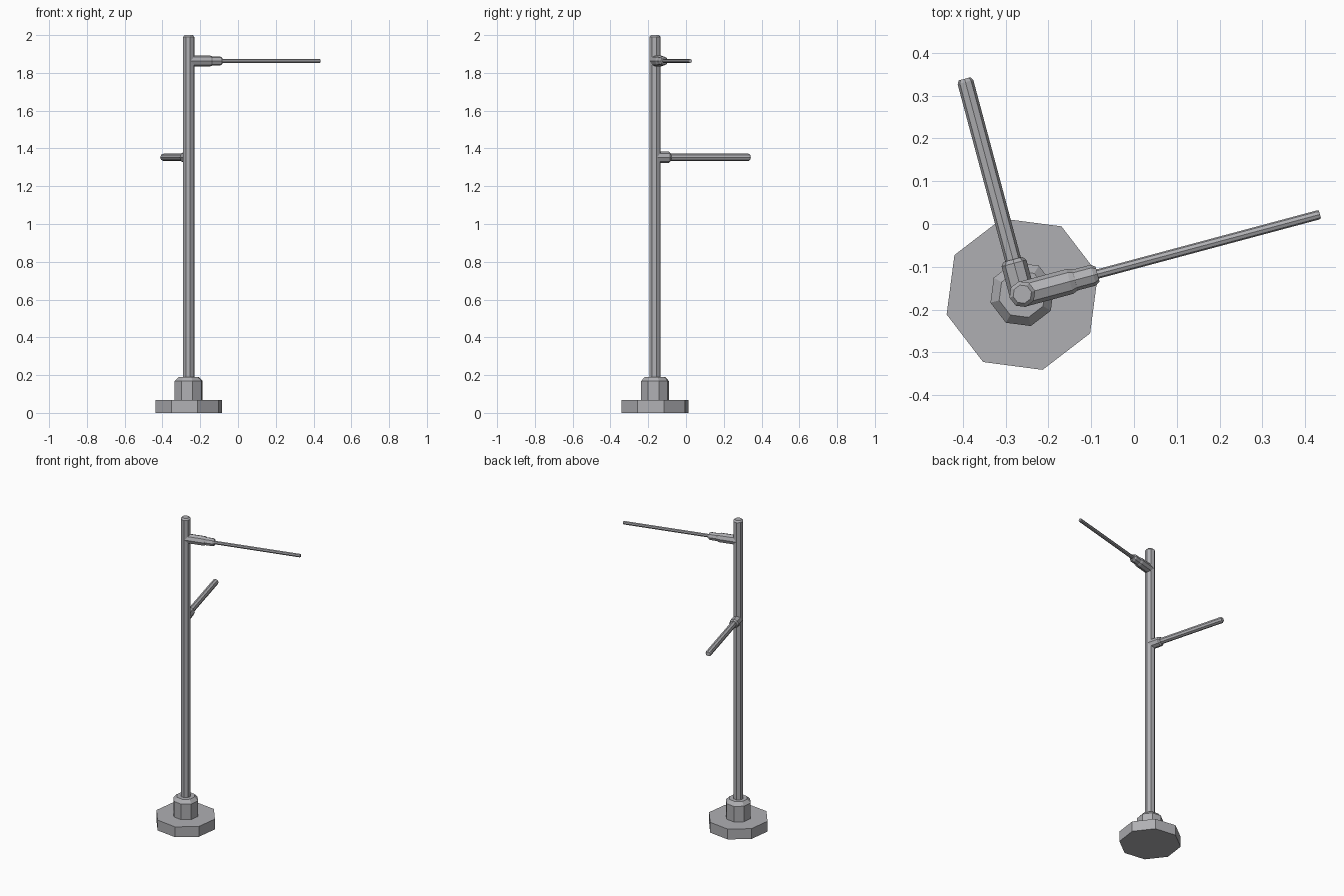
import bpy
import bmesh
from math import radians, sin, cos, pi
from mathutils import Matrix

if "Cube" in bpy.data.objects:
    bpy.data.objects.remove(bpy.data.objects["Cube"])

CX, CY = -0.261, -0.164
TURN = radians(15)

metal = bpy.data.materials.new("dark_metal")
metal.diffuse_color = (0.43, 0.43, 0.45, 1)
metal.use_nodes = True
metal.node_tree.nodes["Principled BSDF"].inputs["Base Color"].default_value = metal.diffuse_color


def lathe(name, profile, sides, matrix, twist=0.0):
    """Closed low-poly solid: rings of (radius, height) along local z."""
    bm = bmesh.new()
    rings = []
    for r, h in profile:
        rings.append([bm.verts.new((r * cos(twist + 2 * pi * i / sides),
                                    r * sin(twist + 2 * pi * i / sides), h))
                      for i in range(sides)])
    for a, b in zip(rings, rings[1:]):
        for i in range(sides):
            j = (i + 1) % sides
            bm.faces.new((a[i], a[j], b[j], b[i]))
    bm.faces.new(rings[0][::-1])
    bm.faces.new(rings[-1])
    bm.transform(matrix)
    me = bpy.data.meshes.new(name)
    bm.to_mesh(me)
    bm.free()
    me.materials.append(metal)
    ob = bpy.data.objects.new(name, me)
    bpy.context.collection.objects.link(ob)
    return ob


# Upright parts share one axis and one rotation
axis = Matrix.Translation((CX, CY, 0)) @ Matrix.Rotation(TURN, 4, 'Z')
lathe("base_plate", [(0.183, 0), (0.183, 0.067)], 8, axis)
lathe("base_collar", [(0.077, 0.067), (0.077, 0.168), (0.056, 0.19)], 8, axis)
lathe("pole", [(0.031, 0.188), (0.031, 1.99), (0.022, 2.0)], 8, axis)


def arm_axis(angle, z):
    """Local z points outward, local x points up or down."""
    return (Matrix.Translation((CX, CY, z)) @ Matrix.Rotation(angle, 4, 'Z')
            @ Matrix.Rotation(pi / 2, 4, 'Y'))


# Long thin upper arm with a two-step socket
upper = arm_axis(TURN, 1.863)
lathe("upper_socket", [(0.03, 0.0), (0.03, 0.115), (0.024, 0.13)], 8, upper)
lathe("upper_ferrule", [(0.018, 0.115), (0.025, 0.128), (0.025, 0.172), (0.018, 0.182)], 8, upper)
lathe("upper_rod", [(0.011, 0.17), (0.011, 0.714), (0.009, 0.72)], 8, upper)

# Shorter, thicker lower arm
lower = arm_axis(TURN + pi / 2, 1.353)
lathe("lower_socket", [(0.03, 0.0), (0.03, 0.075), (0.023, 0.084)], 8, lower)
lathe("lower_rod", [(0.019, 0.07), (0.019, 0.513), (0.014, 0.521)], 8, lower)
